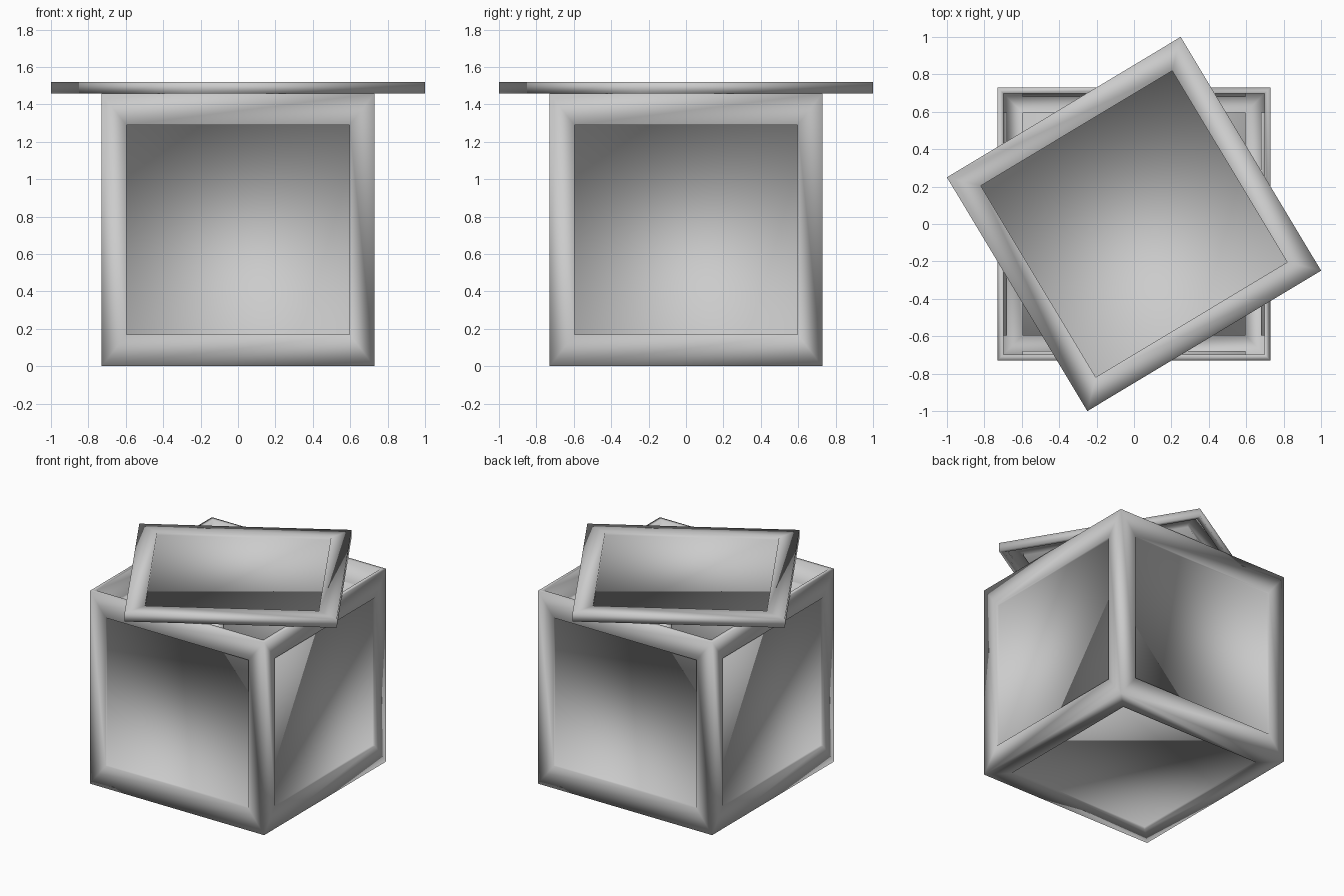
import bpy, bmesh, math
from mathutils import Vector, Matrix

if "Cube" in bpy.data.objects:
    bpy.data.objects.remove(bpy.data.objects["Cube"])

HALF, WALL, RECESS, OPEN = 0.729, 0.03, 0.02, 0.597


def face(bm, c, u, v, a, b, n=None, oa=0, ob=0):
    """Rectangle at c; with n given, its centre is a panel shifted by n."""
    def ring(p, q, off):
        return [bm.verts.new(c + off + u * (s * p) + v * (t * q))
                for s, t in ((-1, -1), (1, -1), (1, 1), (-1, 1))]
    outer = ring(a, b, Vector())
    if n is None:
        bm.faces.new(outer)
        return
    rings = [outer, ring(oa, ob, Vector()), ring(oa, ob, n)]
    for r, s in zip(rings, rings[1:]):
        for i in range(4):
            j = (i + 1) % 4
            bm.faces.new((r[i], r[j], s[j], s[i]))
    bm.faces.new(rings[2])


def tray(name, height, open_side, panelled_sides):
    """Open-topped shell with recessed panels, base on z = 0."""
    bm = bmesh.new()
    z = Vector((0, 0, 1))
    for h, z0 in ((HALF, 0), (HALF - WALL, WALL)):
        # base
        face(bm, z * z0, Vector((1, 0, 0)), Vector((0, 1, 0)), h, h, z * RECESS, OPEN, OPEN)
        # four sides, panels centred on the full height
        for k in range(4):
            r = Matrix.Rotation(k * math.pi / 2, 3, 'Z')
            u, n = r @ Vector((1, 0, 0)), r @ Vector((0, -1, 0))
            if not panelled_sides:
                face(bm, n * h + z * (z0 + height) / 2, u, z, h, (height - z0) / 2)
                continue
            c = n * h + z * (height + z0) / 2
            start = len(bm.verts)
            face(bm, c, u, z, h, (height - z0) / 2, n * -RECESS, OPEN, open_side)
            bm.verts.ensure_lookup_table()
            for vert in bm.verts[start + 4:]:
                vert.co.z -= z0 / 2
    # rim joining outer and inner shells
    for k in range(4):
        r = Matrix.Rotation(k * math.pi / 2, 3, 'Z')
        i = HALF - WALL
        bm.faces.new([bm.verts.new(r @ Vector(p)) for p in (
            (-HALF, -HALF, height), (HALF, -HALF, height), (i, -i, height), (-i, -i, height))])
    bmesh.ops.remove_doubles(bm, verts=bm.verts, dist=1e-4)
    bmesh.ops.recalc_face_normals(bm, faces=bm.faces)
    for f in bm.faces:
        f.smooth = True
    me = bpy.data.meshes.new(name)
    bm.to_mesh(me)
    bm.free()
    ob = bpy.data.objects.new(name, me)
    bpy.context.collection.objects.link(ob)
    return ob


# crate body
tray("crate_body", 1.458, 0.56, True)

# lid: shallow upside-down tray, twisted on top
lid = tray("crate_lid", 0.062, 0, False)
lid.matrix_world = (Matrix.Translation((0, 0, 1.52)) @ Matrix.Rotation(math.radians(31), 4, 'Z')
                    @ Matrix.Rotation(math.pi, 4, 'X'))
